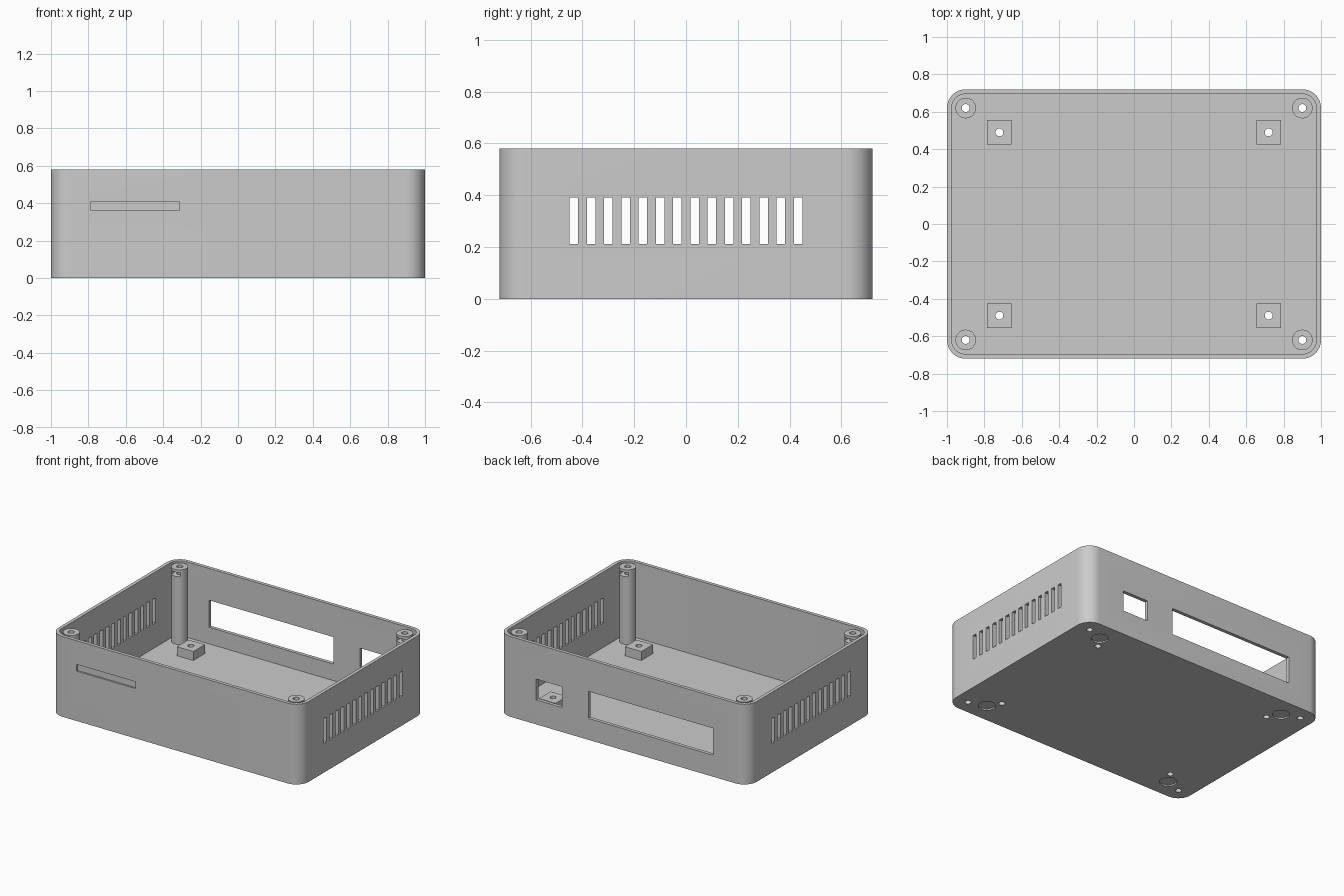
import bpy, bmesh, math
from mathutils import Matrix, Vector

if "Cube" in bpy.data.objects:
    bpy.data.objects.remove(bpy.data.objects["Cube"], do_unlink=True)

# Main sizes
HALF_X, HALF_Y, HEIGHT = 1.0, 0.72, 0.58
WALL, FLOOR, CORNER = 0.025, 0.035, 0.1
POST_X, POST_Y, POST_R, POST_TOP = 0.9, 0.62, 0.055, 0.575
PAD_X, PAD_Y, PAD_HALF, PAD_TOP = 0.72, 0.49, 0.066, 0.1
HOLE_R = 0.021
SIGNS = [(sx, sy) for sx in (-1, 1) for sy in (-1, 1)]

grey = bpy.data.materials.new("grey plastic")
grey.use_nodes = True
grey.diffuse_color = (0.6, 0.6, 0.6, 1)
grey.node_tree.nodes["Principled BSDF"].inputs["Base Color"].default_value = grey.diffuse_color


def add_box(bm, low, high):
    low, high = Vector(low), Vector(high)
    matrix = Matrix.Translation((low + high) / 2) @ Matrix.Diagonal((*(high - low), 1))
    return bmesh.ops.create_cube(bm, size=1, matrix=matrix)["verts"]


def add_cylinder(bm, x, y, z0, z1, radius, sides=32):
    bmesh.ops.create_cone(bm, cap_ends=True, segments=sides, radius1=radius, radius2=radius,
                          depth=z1 - z0, matrix=Matrix.Translation((x, y, (z0 + z1) / 2)))


def add_rounded_box(bm, hx, hy, z0, z1, radius):
    verts = add_box(bm, (-hx, -hy, z0), (hx, hy, z1))
    edges = {e for v in verts for e in v.link_edges
             if abs(e.verts[0].co.z - e.verts[1].co.z) > 0.01}
    bmesh.ops.bevel(bm, geom=list(edges), offset=radius, segments=12, profile=0.5, affect='EDGES')


def make_object(name, bm):
    bmesh.ops.recalc_face_normals(bm, faces=bm.faces[:])
    mesh = bpy.data.meshes.new(name)
    bm.to_mesh(mesh)
    bm.free()
    mesh.materials.append(grey)
    obj = bpy.data.objects.new(name, mesh)
    bpy.context.scene.collection.objects.link(obj)
    return obj


def activate(obj):
    bpy.ops.object.select_all(action='DESELECT')
    obj.select_set(True)
    bpy.context.view_layer.objects.active = obj


def cut(obj, bm):
    cutter = make_object("cutter", bm)
    cutter.hide_render = True
    mod = obj.modifiers.new("cut", 'BOOLEAN')
    mod.operation, mod.solver, mod.object = 'DIFFERENCE', 'EXACT', cutter
    activate(obj)
    bpy.ops.object.modifier_apply(modifier=mod.name)
    bpy.data.objects.remove(cutter, do_unlink=True)


def smooth(obj):
    activate(obj)
    bpy.ops.object.shade_smooth_by_angle(angle=math.radians(30))


# Open tray with rounded corners
bm = bmesh.new()
add_rounded_box(bm, HALF_X, HALF_Y, 0, HEIGHT, CORNER)
shell = make_object("case_shell", bm)
bm = bmesh.new()
add_rounded_box(bm, HALF_X - WALL, HALF_Y - WALL, FLOOR, HEIGHT + 0.1, CORNER - WALL)
cut(shell, bm)

# Vent slots through both side walls
bm = bmesh.new()
for i in range(14):
    y = (i - 6.5) * 0.0666
    add_box(bm, (-1.1, y - 0.0165, 0.212), (1.1, y + 0.0165, 0.392))
cut(shell, bm)

# Back windows and the shallow front recess
bm = bmesh.new()
add_box(bm, (-0.72, 0.6, 0.155), (0.277, 0.8, 0.35))
add_box(bm, (0.488, 0.6, 0.177), (0.694, 0.8, 0.327))
add_box(bm, (-0.786, -0.8, 0.36), (-0.314, -HALF_Y + 0.012, 0.409))
cut(shell, bm)

# Screw holes and round foot recesses in the floor
bm = bmesh.new()
for sx, sy in SIGNS:
    add_cylinder(bm, sx * POST_X, sy * POST_Y, -0.1, 0.1, HOLE_R, 24)
    add_cylinder(bm, sx * PAD_X, sy * PAD_Y, -0.1, 0.1, HOLE_R, 24)
    add_cylinder(bm, sx * 0.775, sy * 0.575, -0.1, 0.01, 0.057)
cut(shell, bm)
smooth(shell)

for sx, sy in SIGNS:
    place = ("back" if sy > 0 else "front") + ("_left" if sx > 0 else "_right")

    # Corner screw post with a nut slot opening inward
    x, y = sx * POST_X, sy * POST_Y
    bm = bmesh.new()
    add_cylinder(bm, x, y, FLOOR, POST_TOP, POST_R, 40)
    post = make_object(place + "_post", bm)
    bm = bmesh.new()
    add_cylinder(bm, x, y, 0, 0.7, HOLE_R, 24)
    cut(post, bm)
    bm = bmesh.new()
    y0, y1 = sorted((y + sy * 0.035, y - sy * 0.1))
    add_box(bm, (x - 0.036, y0, 0.525), (x + 0.036, y1, 0.555))
    cut(post, bm)
    smooth(post)

    # Square board standoff
    x, y = sx * PAD_X, sy * PAD_Y
    bm = bmesh.new()
    add_box(bm, (x - PAD_HALF, y - PAD_HALF, FLOOR), (x + PAD_HALF, y + PAD_HALF, PAD_TOP))
    pad = make_object(place + "_standoff", bm)
    bm = bmesh.new()
    add_cylinder(bm, x, y, 0, 0.2, HOLE_R, 24)
    cut(pad, bm)
    smooth(pad)
